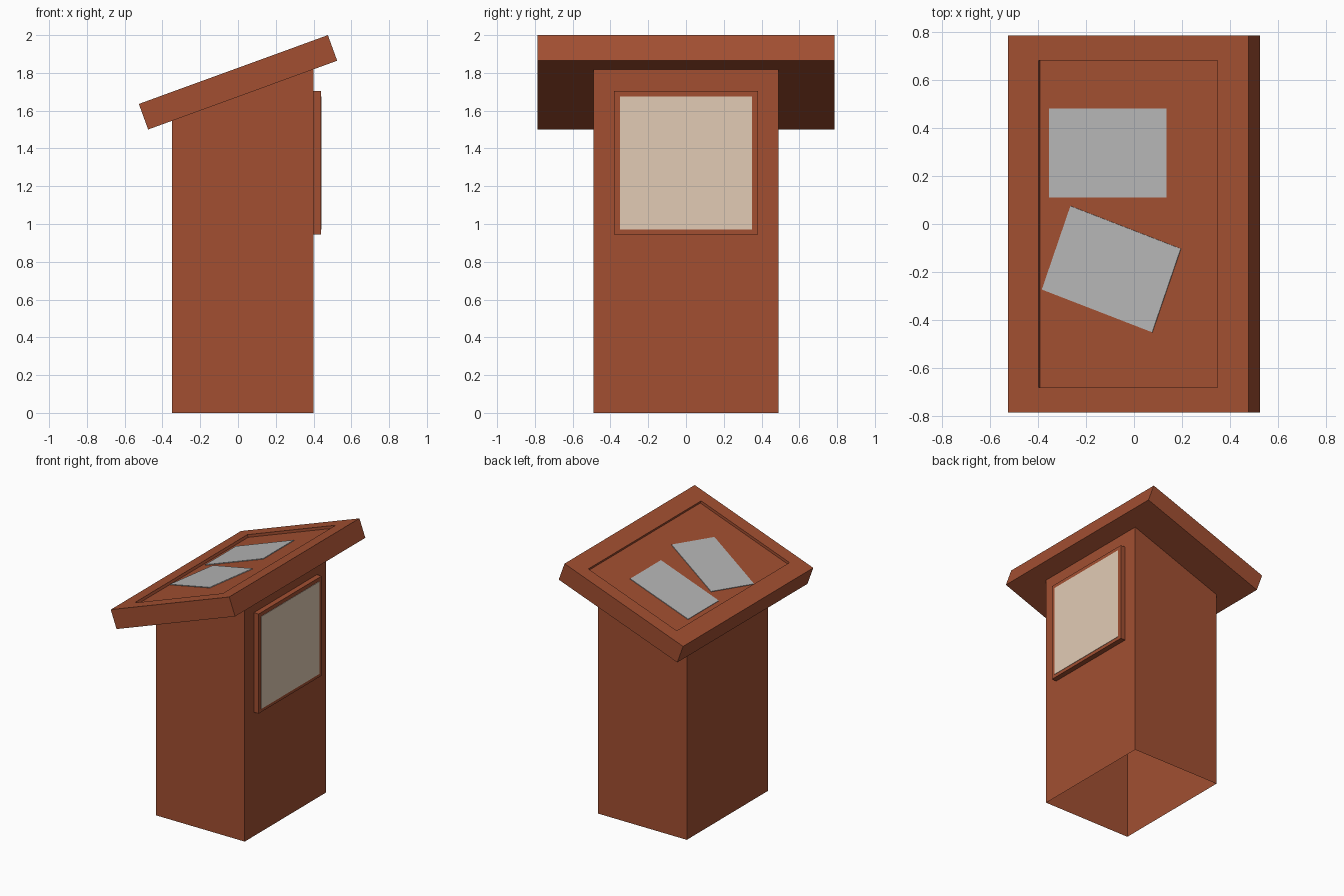
import bpy, bmesh
from math import radians, sin, cos, tan
from mathutils import Matrix, Vector

if "Cube" in bpy.data.objects:
    bpy.data.objects.remove(bpy.data.objects["Cube"], do_unlink=True)

TILT = radians(20)
LENGTH, WIDTH, THICK = 1.065, 1.57, 0.144      # sloping top slab
RECESS = Vector((0.397, 0.68))                 # half size of the shallow tray
DEPTH = 0.02
SLOPE = Matrix.Translation((0, 0, 1.75)) @ Matrix.Rotation(-TILT, 4, 'Y')


def material(name, rgb):
    mat = bpy.data.materials.new(name)
    mat.use_nodes = True
    mat.diffuse_color = (*rgb, 1)
    shader = next(n for n in mat.node_tree.nodes if n.type == 'BSDF_PRINCIPLED')
    shader.inputs["Base Color"].default_value = (*rgb, 1)
    shader.inputs["Roughness"].default_value = 0.8
    return mat


def finish(name, bm, mat, matrix=Matrix()):
    mesh = bpy.data.meshes.new(name)
    bm.to_mesh(mesh)
    bm.free()
    mesh.materials.append(mat)
    obj = bpy.data.objects.new(name, mesh)
    obj.matrix_world = matrix
    bpy.context.collection.objects.link(obj)
    return obj


def box_mesh(size):
    bm = bmesh.new()
    bmesh.ops.create_cube(bm, size=1)
    bmesh.ops.scale(bm, vec=size, verts=bm.verts)
    return bm


def box(name, size, mat, matrix):
    return finish(name, box_mesh(size), mat, matrix)


wood = material("red_brown_wood", (0.36, 0.078, 0.031))
cream = material("cream_panel", (0.76, 0.60, 0.46))
paper = material("grey_paper", (0.47, 0.47, 0.47))

# Hollow pedestal: four walls, open below, cut to meet the sloping slab
bm = box_mesh((0.75, 0.98, 1))
bmesh.ops.translate(bm, vec=(0.025, 0, 0.5), verts=bm.verts)
caps = [f for f in bm.faces if abs(f.normal.z) > 0.5]
bmesh.ops.delete(bm, geom=caps, context='FACES_ONLY')
for v in bm.verts:
    if v.co.z > 0.5:
        v.co.z = 1.75 - THICK / 2 / cos(TILT) + v.co.x * tan(TILT)
finish("pedestal", bm, wood)

# Reading slab with a shallow tray sunk into its upper face
bm = box_mesh((LENGTH, WIDTH, THICK))
top = max(bm.faces, key=lambda f: f.calc_center_median().z)
bmesh.ops.inset_individual(bm, faces=[top], thickness=0.1)
for v in top.verts:
    v.co.x = RECESS.x if v.co.x > 0 else -RECESS.x
    v.co.y = RECESS.y if v.co.y > 0 else -RECESS.y
floor = bmesh.ops.extrude_discrete_faces(bm, faces=[top])["faces"][0]
bmesh.ops.translate(bm, vec=(0, 0, -DEPTH), verts=floor.verts)
bmesh.ops.recalc_face_normals(bm, faces=bm.faces)
finish("reading_slab", bm, wood, SLOPE)

# Two loose sheets lying in the tray
for name, u, v, turn in (("straight_sheet", -0.096, 0.295, 0),
                         ("turned_sheet", -0.08, -0.188, -20)):
    place = Matrix.Translation((u, v, THICK / 2 - DEPTH + 0.003))
    box(name, (0.52, 0.37, 0.005), paper,
        SLOPE @ place @ Matrix.Rotation(radians(turn), 4, 'Z'))

# Display board with a cream face on the tall side
box("display_board", (0.04, 0.76, 0.76), wood, Matrix.Translation((0.42, 0, 1.325)))
box("display_face", (0.004, 0.70, 0.705), cream, Matrix.Translation((0.441, 0, 1.323)))
